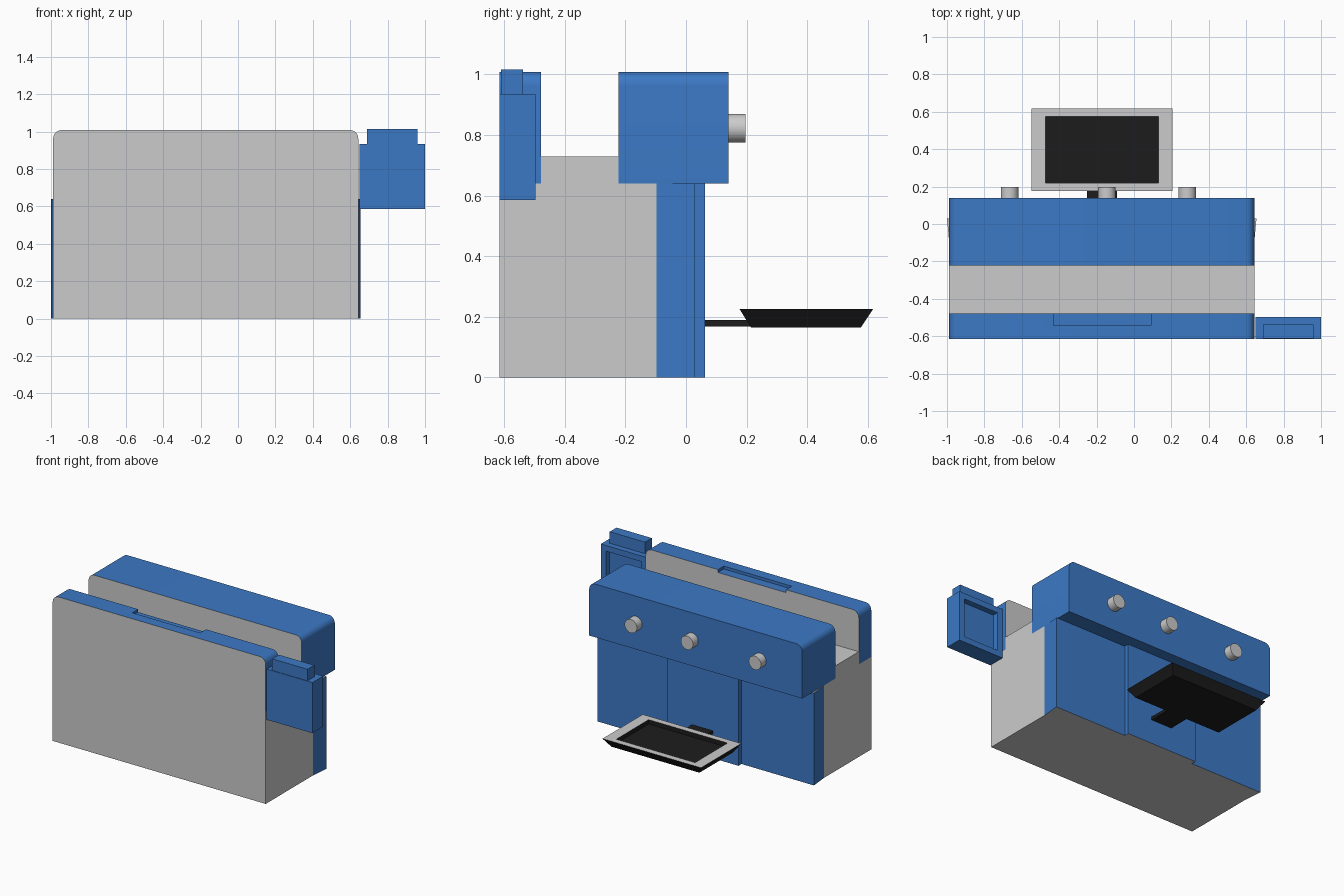
import bpy, bmesh, math
from mathutils import Vector

if "Cube" in bpy.data.objects:
    bpy.data.objects.remove(bpy.data.objects["Cube"])


def material(name, col):
    m = bpy.data.materials.new(name)
    m.diffuse_color = (*col, 1)
    m.use_nodes = True
    m.node_tree.nodes["Principled BSDF"].inputs["Base Color"].default_value = m.diffuse_color
    return m


BLUE = material("blue", (0.045, 0.19, 0.56))
GREY = material("grey", (0.8, 0.8, 0.8))
BLACK = material("black", (0.012, 0.012, 0.012))


def prism(name, pts, axis, lo, hi, mat, cap_mat=None):
    """Extrude a closed profile along an axis; caps may use another material."""
    def place(p, d):
        v = list(p)
        v.insert(axis, d)
        return v
    bm = bmesh.new()
    a = [bm.verts.new(place(p, lo)) for p in pts]
    b = [bm.verts.new(place(p, hi)) for p in pts]
    caps = [bm.faces.new(a), bm.faces.new(b)]
    for i in range(len(pts)):
        j = (i + 1) % len(pts)
        bm.faces.new((a[i], a[j], b[j], b[i]))
    if cap_mat:
        for f in caps:
            f.material_index = 1
    bmesh.ops.recalc_face_normals(bm, faces=bm.faces[:])
    me = bpy.data.meshes.new(name)
    bm.to_mesh(me)
    bm.free()
    me.materials.append(mat)
    if cap_mat:
        me.materials.append(cap_mat)
    ob = bpy.data.objects.new(name, me)
    bpy.context.collection.objects.link(ob)
    return ob


def box(name, x, y, z, mat):
    pts = [(x[0], y[0]), (x[1], y[0]), (x[1], y[1]), (x[0], y[1])]
    return prism(name, pts, 2, z[0], z[1], mat)


def smooth(ob):
    bpy.ops.object.select_all(action='DESELECT')
    ob.select_set(True)
    bpy.context.view_layer.objects.active = ob
    bpy.ops.object.shade_smooth_by_angle(angle=math.radians(30))


def recess(ob, normal, half, depth, rim_index=0):
    """Sink a rectangular panel of the given half size into one face."""
    bm = bmesh.new()
    bm.from_mesh(ob.data)
    n = Vector(normal)
    f = max(bm.faces, key=lambda q: q.normal.dot(n))
    c = f.calc_center_median()
    rim = bmesh.ops.inset_individual(bm, faces=[f], thickness=0.01)["faces"]
    for v in f.verts:
        for k, h in half.items():
            v.co[k] = c[k] + math.copysign(h, v.co[k] - c[k])
    for q in rim:
        q.material_index = rim_index
    sunk = bmesh.ops.extrude_discrete_faces(bm, faces=[f])["faces"][0]
    for v in sunk.verts:
        v.co -= n * depth
    bmesh.ops.recalc_face_normals(bm, faces=bm.faces[:])
    bm.to_mesh(ob.data)
    bm.free()


X0, X1 = -0.988, 0.643
Z0, Z1, R = 0.64, 1.008, 0.045

# Grey core with a raised slot floor
prism("body", [(-0.615, 0), (-0.097, 0), (-0.097, Z0), (-0.222, Z0), (-0.222, 0.728),
               (-0.478, 0.728), (-0.478, Z0), (-0.615, Z0)], 0, X0, X1, GREY)

# Rounded upper housings: blue rim, grey faces
arch = [(X0, Z0), (X1, Z0)]
for cx, start in ((X1 - R, 0), (X0 + R, 90)):
    for i in range(9):
        t = math.radians(start + i * 90 / 8)
        arch.append((cx + R * math.cos(t), Z1 - R + R * math.sin(t)))
front = prism("front_housing", arch, 1, -0.615, -0.478, BLUE, GREY)
rear = prism("rear_housing", arch, 1, -0.222, 0.14, BLUE, GREY)
for p in rear.data.polygons:
    if p.normal.y > 0.9:
        p.material_index = 0

# Shallow finger notch in the front housing
cutter = box("notch_cutter", (-0.43, 0.09), (-0.542, -0.4), (0.988, 1.1), BLUE)
cutter.hide_render = True
mod = front.modifiers.new("notch", 'BOOLEAN')
mod.operation, mod.object, mod.solver = 'DIFFERENCE', cutter, 'EXACT'
bpy.context.view_layer.objects.active = front
bpy.ops.object.modifier_apply(modifier="notch")
bpy.data.objects.remove(cutter)
smooth(front)
smooth(rear)

# Flared rear base with a proud centre panel
prism("rear_base", [(X0, -0.097), (X1, -0.097), (0.655, 0.03), (0.10, 0.03), (0.10, 0.063),
                    (-0.445, 0.063), (-0.445, 0.03), (-1.0, 0.03)], 2, 0, Z0, BLUE, GREY)

# Side holder with sunken back and top tab
holder = box("side_holder", (0.65, 1.0), (-0.615, -0.497), (0.585, 0.935), BLUE)
recess(holder, (0, 1, 0), {0: 0.135, 2: 0.135}, 0.04)
box("holder_tab", (0.69, 0.96), (-0.611, -0.537), (0.935, 1.015), BLUE)

# Knobs
for i, x in enumerate((-0.665, -0.145, 0.285)):
    ring = [(x + 0.047 * math.cos(k * math.tau / 32), 0.822 + 0.047 * math.sin(k * math.tau / 32))
            for k in range(32)]
    smooth(prism(f"knob_{i + 1}", ring, 1, 0.13, 0.197, GREY))

# Drip tray: tapered pan with grey rim, on an arm
tray = box("tray", (-0.547, 0.207), (0.177, 0.617), (0.165, 0.225), BLACK)
tray.data.materials.append(GREY)
for v in tray.data.vertices:
    if v.co.z < 0.2:
        v.co.x += 0.04 if v.co.x < -0.17 else -0.04
        v.co.y += 0.037 if v.co.y < 0.4 else -0.04
recess(tray, (0, 0, 1), {0: 0.302, 1: 0.177}, 0.03, 1)
box("tray_arm", (-0.25, -0.09), (0.06, 0.26), (0.168, 0.19), BLACK)
